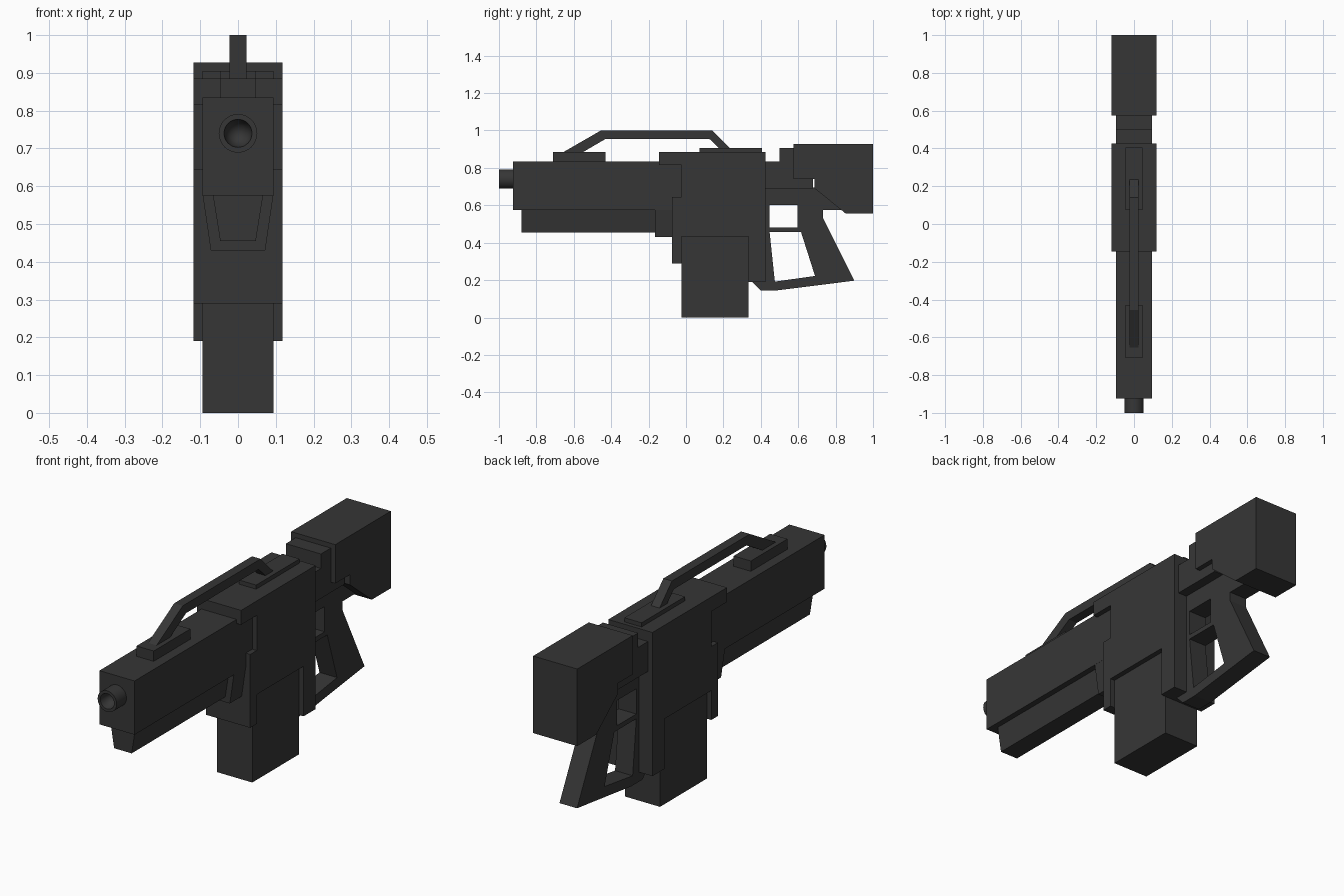
import bpy, bmesh, math
from mathutils import Matrix, Vector

cube = bpy.data.objects.get("Cube")
if cube:
    bpy.data.objects.remove(cube, do_unlink=True)

# One dark polymer material for everything
metal = bpy.data.materials.new("dark_gunmetal")
metal.use_nodes = True
COLOR = (0.037, 0.037, 0.037, 1)
metal.diffuse_color = COLOR
metal.node_tree.nodes["Principled BSDF"].inputs["Base Color"].default_value = COLOR


def finish(name, bm):
    bmesh.ops.recalc_face_normals(bm, faces=bm.faces)
    mesh = bpy.data.meshes.new(name)
    bm.to_mesh(mesh)
    bm.free()
    mesh.materials.append(metal)
    obj = bpy.data.objects.new(name, mesh)
    bpy.context.collection.objects.link(obj)
    return obj


def extrude(name, loops, place, offset):
    """Fill the outline (later loops are holes) and extrude it by offset."""
    bm = bmesh.new()
    edges = []
    for loop in loops:
        verts = [bm.verts.new(place(a, b)) for a, b in loop]
        edges += [bm.edges.new((v, verts[i - 1])) for i, v in enumerate(verts)]
    if len(loops) == 1:
        bm.faces.new(verts)
    else:
        bmesh.ops.triangle_fill(bm, edges=edges, use_beauty=True)
    result = bmesh.ops.extrude_face_region(bm, geom=bm.faces[:])
    moved = [g for g in result["geom"] if isinstance(g, bmesh.types.BMVert)]
    bmesh.ops.translate(bm, verts=moved, vec=offset)
    return finish(name, bm)


def side_profile(name, half, *loops):
    """Outline in (y, z), centred across x."""
    return extrude(name, loops, lambda y, z: (-half, y, z), Vector((2 * half, 0, 0)))


def box(name, half, y0, y1, z0, z1):
    return side_profile(name, half, [(y0, z0), (y1, z0), (y1, z1), (y0, z1)])


def tapered_bar(name, top, bottom, y0, y1, z0, z1):
    """Trapezoid cross-section running along y."""
    outline = [(-bottom, z0), (bottom, z0), (top, z1), (-top, z1)]
    return extrude(name, [outline], lambda x, z: (x, y0, z), Vector((0, y1 - y0, 0)))


# Barrel housing and the parts slung below it
box("barrel_housing", 0.094, -0.925, 0.0, 0.575, 0.835)
tapered_bar("fore_grip", 0.067, 0.047, -0.88, -0.1, 0.455, 0.58)
tapered_bar("fore_grip_mount", 0.0935, 0.072, -0.165, -0.05, 0.43, 0.576)

# Receiver with stepped front edge and magazine recess
side_profile("receiver", 0.118, [
    (-0.145, 0.885), (0.425, 0.885), (0.425, 0.19), (0.333, 0.19),
    (0.333, 0.432), (-0.025, 0.432), (-0.025, 0.29), (-0.075, 0.29),
    (-0.075, 0.645), (-0.025, 0.645), (-0.025, 0.815), (-0.145, 0.815)])
box("magazine", 0.094, -0.025, 0.333, 0.0, 0.45)

# Stock and its stepped connector
side_profile("stock_connector", 0.094, [
    (0.4, 0.69), (0.68, 0.69), (0.68, 0.8), (0.6, 0.905),
    (0.5, 0.905), (0.5, 0.835), (0.4, 0.835)])
side_profile("stock", 0.118, [
    (0.575, 0.928), (1, 0.928), (1, 0.555), (0.855, 0.555),
    (0.688, 0.69), (0.688, 0.74), (0.575, 0.74)])

# Rear grip frame with trigger opening and hand opening
side_profile("grip_frame", 0.047, [
    (0.41, 0.695), (0.74, 0.695), (0.87, 0.575), (0.733, 0.575), (0.733, 0.53),
    (0.9, 0.197), (0.485, 0.145), (0.4, 0.145), (0.35, 0.195), (0.41, 0.195)],
    [(0.447, 0.48), (0.595, 0.48), (0.595, 0.602), (0.447, 0.602)],
    [(0.447, 0.457), (0.615, 0.457), (0.69, 0.222), (0.475, 0.192)])

# Carry handle on two mounting plates
box("front_handle_plate", 0.046, -0.71, -0.43, 0.82, 0.885)
box("rear_handle_plate", 0.046, 0.073, 0.405, 0.87, 0.905)
side_profile("carry_handle", 0.023, [
    (-0.672, 0.875), (-0.455, 1.0), (0.14, 1.0), (0.245, 0.895),
    (0.187, 0.895), (0.125, 0.955), (-0.43, 0.955), (-0.567, 0.875)])

# Muzzle: lathed tube with a hollow bowl-shaped bore
bm = bmesh.new()
profile = [(0.051, -0.9), (0.051, -1.0), (0.037, -1.0), (0.033, -0.975),
           (0.022, -0.955), (0.0, -0.945)]
points = [bm.verts.new((r, y, 0)) for r, y in profile]
lines = [bm.edges.new(pair) for pair in zip(points, points[1:])]
bmesh.ops.spin(bm, geom=points + lines, cent=(0, 0, 0), axis=(0, 1, 0),
               angle=math.tau, steps=32)
bmesh.ops.remove_doubles(bm, verts=bm.verts, dist=0.0005)
bmesh.ops.transform(bm, matrix=Matrix.Translation((0, 0, 0.74)), verts=bm.verts)
muzzle = finish("muzzle", bm)
# Keep the bore facing outward along the barrel
bpy.ops.object.select_all(action='DESELECT')
muzzle.select_set(True)
bpy.context.view_layer.objects.active = muzzle
bpy.ops.object.shade_smooth_by_angle(angle=math.radians(40))
